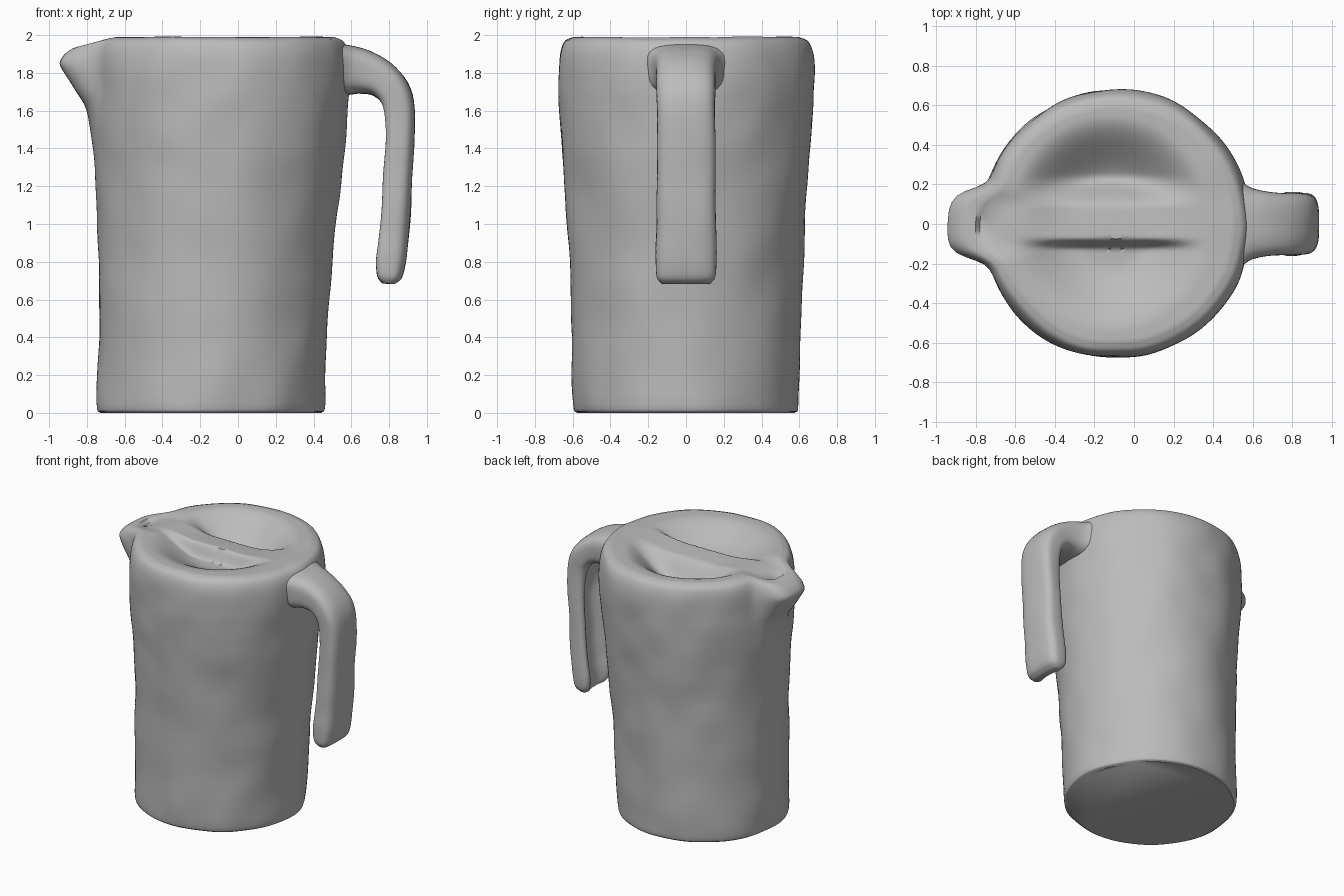
import bpy
import math
from mathutils import Vector, noise

cube = bpy.data.objects.get("Cube")
if cube:
    bpy.data.objects.remove(cube, do_unlink=True)

clay = bpy.data.materials.new("plain grey")
clay.use_nodes = True
GREY = (0.5, 0.5, 0.5, 1)
clay.diffuse_color = GREY
clay.node_tree.nodes["Principled BSDF"].inputs["Base Color"].default_value = GREY


def step(a, b, t):
    t = max(0, min(1, (t - a) / (b - a)))
    return t * t * (3 - 2 * t)


def spline(points, n):
    """Smooth path through tuples of any length, n steps per span."""
    p = [Vector(q) for q in points]
    p = [p[0] * 2 - p[1]] + p + [p[-1] * 2 - p[-2]]
    out = []
    for i in range(1, len(p) - 2):
        a, b, c, d = p[i - 1:i + 3]
        for k in range(n):
            t = k / n
            out.append(0.5 * (2 * b + (c - a) * t + (2 * a - 5 * b + 4 * c - d) * t * t
                              + (3 * b - a - 3 * c + d) * t ** 3))
    return out + [p[-2]]


def wobble(v, amount):
    """Hand-worked unevenness."""
    d = noise.noise_vector(Vector(v) * 4) * amount
    return (v[0] + d.x, v[1] + d.y, v[2] + d.z * 0.5 if v[2] > 0.1 else v[2])


def loft(name, rings):
    """Skin closed rings of equal count and cap both ends."""
    n = len(rings[0])
    verts = [v for ring in rings for v in ring]
    faces = [(r * n + i, r * n + (i + 1) % n, (r + 1) * n + (i + 1) % n, (r + 1) * n + i)
             for r in range(len(rings) - 1) for i in range(n)]
    last = (len(rings) - 1) * n
    faces += [tuple(range(n))[::-1], tuple(range(last, last + n))]
    mesh = bpy.data.meshes.new(name)
    mesh.from_pydata(verts, [], faces)
    mesh.materials.append(clay)
    obj = bpy.data.objects.new(name, mesh)
    bpy.context.collection.objects.link(obj)
    bpy.ops.object.select_all(action="DESELECT")
    obj.select_set(True)
    bpy.context.view_layer.objects.active = obj
    bpy.ops.object.mode_set(mode="EDIT")
    bpy.ops.mesh.select_all(action="SELECT")
    bpy.ops.mesh.normals_make_consistent(inside=False)
    bpy.ops.object.mode_set(mode="OBJECT")
    bpy.ops.object.shade_smooth_by_angle(angle=math.radians(50))
    return obj


# Jug body: (radius, height, centre x, spout reach), from foot to rim
SEGMENTS = 144
profile = [(0.58, 0.0, -0.148, 0), (0.60, 0.05, -0.146, 0), (0.605, 0.4, -0.135, 0),
           (0.62, 0.8, -0.12, 0), (0.645, 1.2, -0.105, 0), (0.665, 1.42, -0.1, 0.005),
           (0.675, 1.6, -0.095, 0.03), (0.68, 1.72, -0.09, 0.1), (0.68, 1.84, -0.09, 0.17),
           (0.67, 1.92, -0.09, 0.165), (0.645, 1.97, -0.09, 0.14), (0.60, 1.99, -0.09, 0.11)]


def lid_height(x, y):
    """Dished lid with a grip bar left standing across it."""
    edge = math.hypot((x + 0.12) / 0.52, y / 0.55)
    depth = 0.13 + 0.08 * step(-0.1, 0.2, y)
    dish = depth * (1 - step(0.35, 1, edge))
    bar = step(-0.13, -0.07, y) * (1 - step(0.08, 0.25, y))
    dimple = 0.03 * math.exp(-((x + 0.79) ** 2 + y * y) / 0.005)
    return -dish * (1 - 0.75 * bar) - dimple


def spout(angle):
    return math.exp(-((angle - math.pi) / 0.25) ** 4)


angles = [2 * math.pi * i / SEGMENTS for i in range(SEGMENTS)]
rings = []
for radius, z, cx, reach in spline(profile, 5):
    ring = []
    for a in angles:
        r = radius + reach * spout(a)
        drop = 0.04 * spout(a) * step(1.8, 1.97, z)
        ring.append(wobble((cx + r * math.cos(a), r * math.sin(a), max(z, 0) - drop), 0.012))
    rings.append(ring)

# Lid, carried inward from the rim
rim = rings[-1]
LID_RINGS = 32
for k in range(1, LID_RINGS):
    f = 1 - k / LID_RINGS
    ring = []
    for x, y, z in rim:
        px, py = -0.09 + (x + 0.09) * f, y * f
        pz = 1.985 + (z - 1.985) * step(0.6, 1, f)
        ring.append((px, py, pz + lid_height(px, py)))
    rings.append(ring)
loft("jug_body", rings)

# Handle: (x, z, half thickness, half width, groove depth), from root to tip
handle_path = [(0.40, 1.82, 0.13, 0.33, 0), (0.50, 1.82, 0.135, 0.25, 0),
               (0.58, 1.815, 0.132, 0.19, 0), (0.66, 1.805, 0.118, 0.165, 0),
               (0.75, 1.77, 0.1, 0.155, 0), (0.82, 1.70, 0.092, 0.155, 0.01),
               (0.85, 1.60, 0.09, 0.155, 0.04), (0.845, 1.4, 0.083, 0.155, 0.08),
               (0.83, 1.1, 0.083, 0.155, 0.08), (0.813, 0.9, 0.085, 0.16, 0.08),
               (0.80, 0.8, 0.087, 0.16, 0.08), (0.795, 0.72, 0.072, 0.155, 0.06),
               (0.793, 0.685, 0.035, 0.13, 0.02)]
stations = spline(handle_path, 4)
SIDES = 40


def squared(value):
    return math.copysign(abs(value) ** 0.6, value)


rings = []
for i, (x, z, thick, width, groove) in enumerate(stations):
    before, after = stations[max(i - 1, 0)], stations[min(i + 1, len(stations) - 1)]
    along = Vector((after[0] - before[0], after[1] - before[1])).normalized()
    out_x, out_z = -along.y, along.x
    ring = []
    for k in range(SIDES):
        a = 2 * math.pi * (k + 0.5) / SIDES
        u, v = width * squared(math.cos(a)), thick * squared(math.sin(a))
        if v < 0:
            v += groove * math.exp(-(u / (0.62 * width)) ** 4) * min(1, -v / thick)
        ring.append(wobble((x + out_x * v, u, z + out_z * v), 0.01))
    rings.append(ring)
loft("handle", rings)
